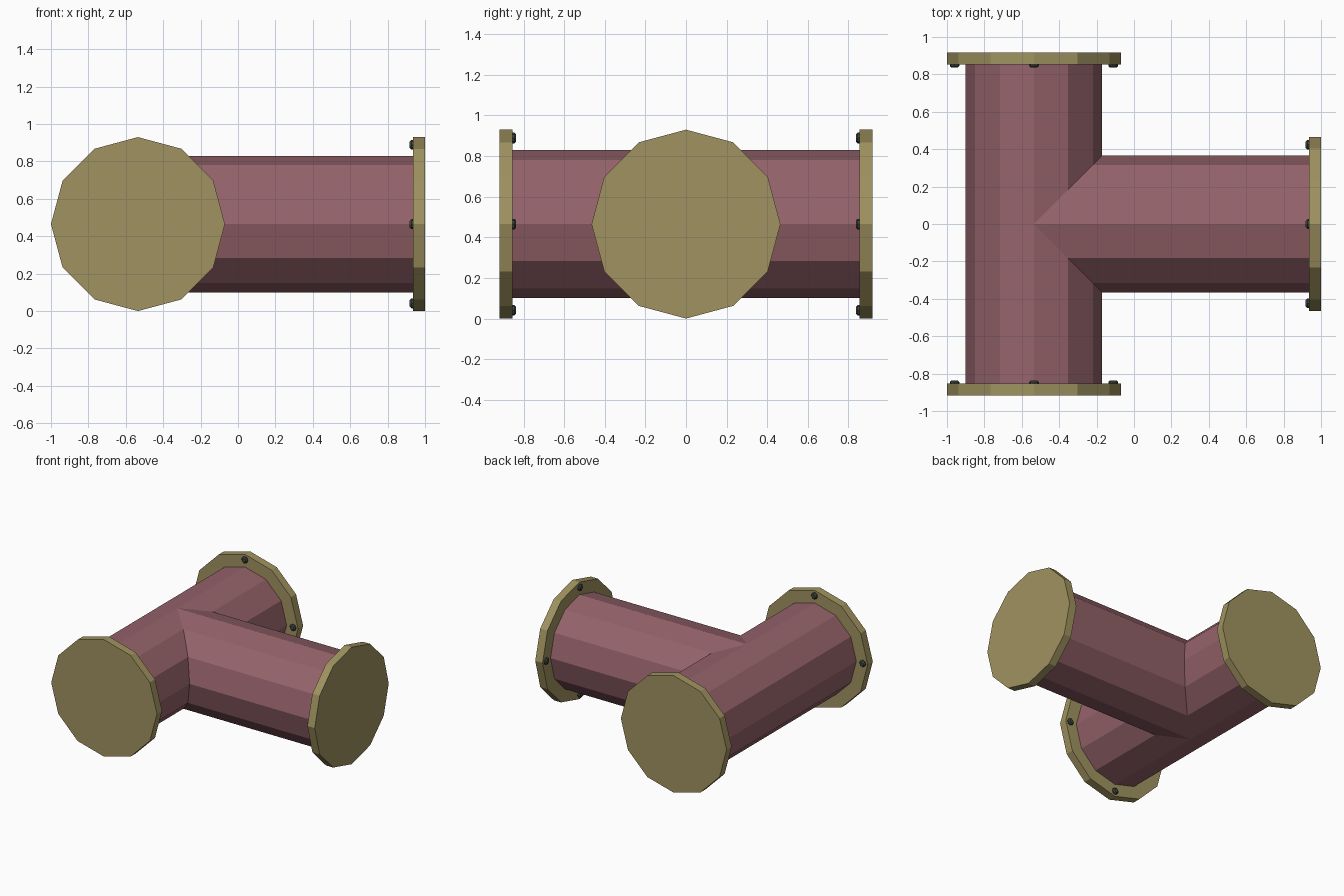
import bpy, bmesh
from math import sin, cos, pi
from mathutils import Matrix, Vector

if "Cube" in bpy.data.objects:
    bpy.data.objects.remove(bpy.data.objects["Cube"])

CX, CZ = -0.535, 0.465            # where the pipe axes meet
R_PIPE, R_FLANGE, R_BOLTS = 0.365, 0.465, 0.424
THICK, SIDES = 0.064, 12
CENTRE = Vector((CX, 0, CZ))


def material(name, rgb):
    m = bpy.data.materials.new(name)
    m.diffuse_color = (*rgb, 1)
    m.use_nodes = True
    m.node_tree.nodes["Principled BSDF"].inputs["Base Color"].default_value = m.diffuse_color
    return m


PIPE = material("dull_red_paint", (0.30, 0.125, 0.145))
BRASS = material("dull_brass", (0.35, 0.29, 0.115))
DARK = material("dark_steel", (0.05, 0.06, 0.05))


def finish(name, bm, mat):
    bmesh.ops.remove_doubles(bm, verts=bm.verts, dist=1e-4)
    bmesh.ops.recalc_face_normals(bm, faces=bm.faces)
    me = bpy.data.meshes.new(name)
    bm.to_mesh(me)
    bm.free()
    me.materials.append(mat)
    ob = bpy.data.objects.new(name, me)
    bpy.context.collection.objects.link(ob)
    return ob


def lathe(bm, profile, frame, sides):
    """Solid of stacked rings; profile is (distance along axis, radius)."""
    rings = [[bm.verts.new(frame @ Vector((h, r * cos(2 * pi * i / sides), r * sin(2 * pi * i / sides))))
              for i in range(sides)] for h, r in profile]
    for a, b in zip(rings, rings[1:]):
        for i in range(sides):
            j = (i + 1) % sides
            bm.faces.new((a[i], a[j], b[j], b[i]))
    bm.faces.new(rings[0])
    bm.faces.new(rings[-1])


# each arm: name, direction angle, outer end, mitred start as a function of sideways offset
ARMS = [("branch", 0, 1.0 - CX, lambda s: abs(s)),
        ("rear", pi / 2, 0.918, lambda s: max(0, -s)),
        ("front", -pi / 2, 0.918, lambda s: max(0, s))]

# tee body: three tubes mitred together along the seams
tee = bmesh.new()
for name, angle, end, start in ARMS:
    frame = Matrix.Translation(CENTRE) @ Matrix.Rotation(angle, 4, 'Z')
    inner, outer = [], []
    for i in range(SIDES):
        s, z = R_PIPE * cos(2 * pi * i / SIDES), R_PIPE * sin(2 * pi * i / SIDES)
        inner.append(tee.verts.new(frame @ Vector((start(s), s, z))))
        outer.append(tee.verts.new(frame @ Vector((end - THICK, s, z))))
    for i in range(SIDES):
        j = (i + 1) % SIDES
        tee.faces.new((inner[i], inner[j], outer[j], outer[i]))

    # blank flange at the end of the arm
    bm = bmesh.new()
    lathe(bm, [(end - THICK, R_FLANGE), (end, R_FLANGE)], frame, SIDES)
    finish(name + "_flange", bm, BRASS)

    # four bolt heads on the inner face of the flange
    bm = bmesh.new()
    for k in range(4):
        spot = frame @ Matrix.Rotation(k * pi / 2, 4, 'X') @ Matrix.Translation((end - THICK, R_BOLTS, 0))
        lathe(bm, [(0.005, 0.026), (-0.009, 0.026), (-0.018, 0.017)], spot, 8)
    finish(name + "_bolts", bm, DARK)

finish("tee_pipe", tee, PIPE)
